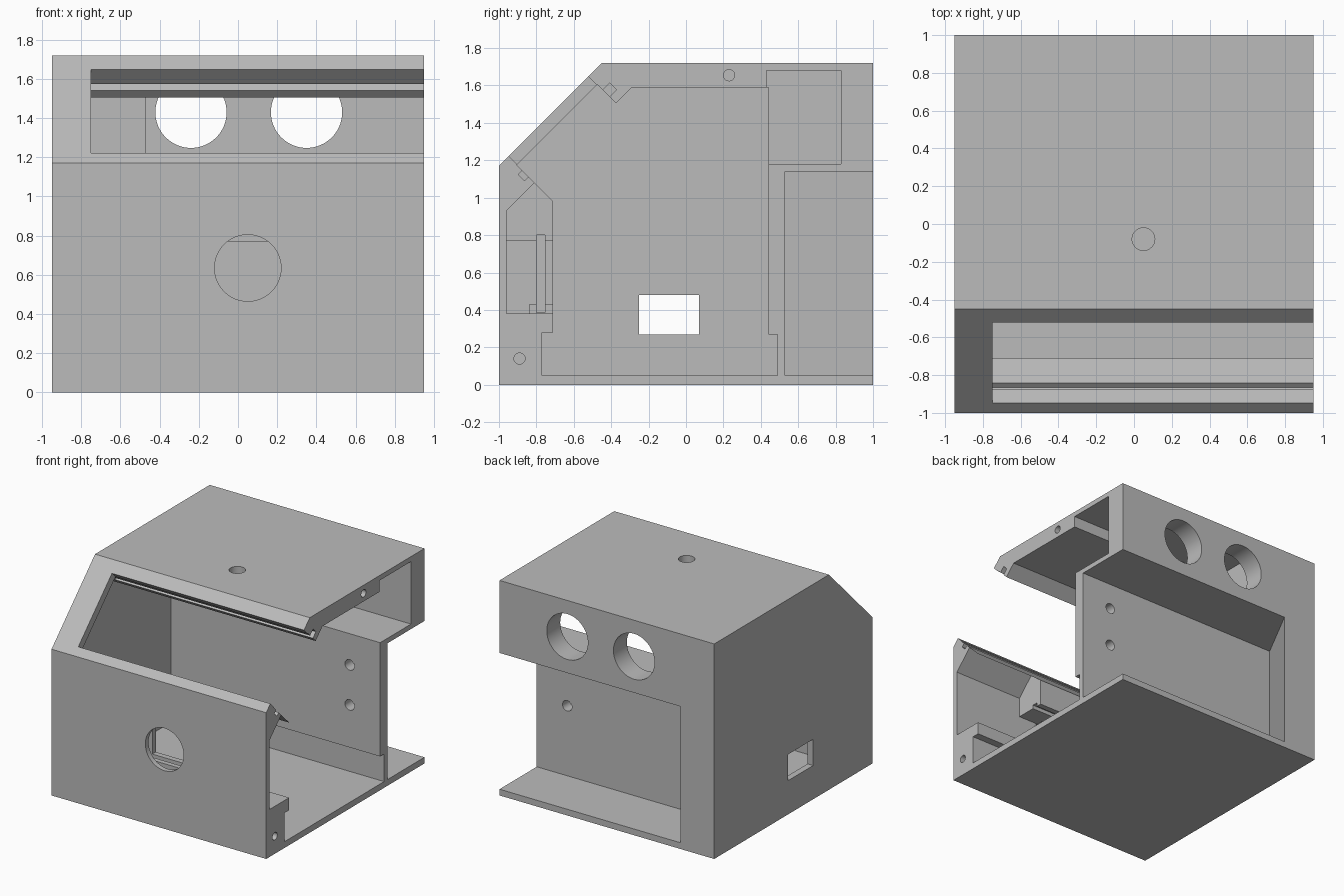
import bpy, bmesh, math
from mathutils import Matrix, Vector

cube = bpy.data.objects.get("Cube")
if cube:
    bpy.data.objects.remove(cube, do_unlink=True)

grey = bpy.data.materials.new("plain_grey")
grey.use_nodes = True
grey.diffuse_color = (0.5, 0.5, 0.5, 1)
grey.node_tree.nodes["Principled BSDF"].inputs["Base Color"].default_value = (0.5, 0.5, 0.5, 1)


def add_object(name, bm):
    bmesh.ops.recalc_face_normals(bm, faces=bm.faces)
    mesh = bpy.data.meshes.new(name)
    bm.to_mesh(mesh)
    bm.free()
    mesh.materials.append(grey)
    obj = bpy.data.objects.new(name, mesh)
    bpy.context.collection.objects.link(obj)
    return obj


def prism(name, points, start, end, axis="x"):
    """Extrude a (y, z) profile along x, or an (x, y) profile along z."""
    bm = bmesh.new()
    place = (lambda p: (start, *p)) if axis == "x" else (lambda p: (*p, start))
    face = bm.faces.new([bm.verts.new(place(p)) for p in points])
    new = bmesh.ops.extrude_face_region(bm, geom=[face])["geom"]
    step = Vector((end - start, 0, 0) if axis == "x" else (0, 0, end - start))
    bmesh.ops.translate(bm, vec=step, verts=[v for v in new if isinstance(v, bmesh.types.BMVert)])
    return add_object(name, bm)


def rect(y0, y1, z0, z1):
    return [(y0, z0), (y1, z0), (y1, z1), (y0, z1)]


def drill(name, centre, radius, depth, axis, sides=48):
    bm = bmesh.new()
    turn = {"x": Matrix.Rotation(math.pi / 2, 4, "Y"),
            "y": Matrix.Rotation(math.pi / 2, 4, "X"), "z": Matrix()}[axis]
    bmesh.ops.create_cone(bm, cap_ends=True, segments=sides, radius1=radius, radius2=radius,
                          depth=depth, matrix=Matrix.Translation(centre) @ turn)
    return add_object(name, bm)


# Outer shell with sloped upper front
housing = prism("housing", [(-1, 0), (1, 0), (1, 1.72), (-.45, 1.72), (-1, 1.17)], -.95, .95)

OPEN = 1.0   # cutters run past the open side
cutters = [
    # Main chamber, open on one side
    prism("chamber_cut", [(-.77, .05), (-.77, .28), (-.71, .28), (-.71, .98), (-.905, 1.175),
                          (-.475, 1.605), (-.375, 1.505), (-.29, 1.59), (.44, 1.59),
                          (.44, .27), (.49, .27), (.49, .05)], -.9, OPEN),
    # Window in the slope, with grooves for a sliding pane
    prism("window_cut", [(-.85, 1.125), (-1.05, 1.325), (-.62, 1.745), (-.42, 1.545)], -.75, OPEN),
    prism("lower_groove_cut", [(-.86, 1.16), (-.897, 1.123), (-.865, 1.091), (-.82, 1.13)], -.8, OPEN),
    prism("upper_groove_cut", [(-.46, 1.56), (-.407, 1.613), (-.372, 1.578), (-.42, 1.53)], -.8, OPEN),
    # Upper rear bay and lower rear recess
    prism("upper_bay_cut", rect(.43, .83, 1.18, 1.68), -.47, OPEN),
    prism("rear_recess_cut", [(-.9, .53), (OPEN, .53), (OPEN, 1.1), (-.6, 1.1)], .05, 1.14, "z"),
    # Hollow inside the front wall, sensor pocket and its board slot
    prism("front_hollow_cut", [(-.96, .38), (-.96, .93), (-.81, 1.08), (-.69, .96), (-.69, .38)], .33, OPEN),
    prism("pocket_cut", [(-.96, .38), (-.84, .38), (-.84, .43), (-.69, .43), (-.69, .77), (-.96, .77)],
          -.23, .35),
    prism("board_slot_cut", rect(-.8, -.755, .385, .8), -.27, .36),
    # Side port
    prism("side_port_cut", rect(-.25, .07, .27, .48), -1, -.85),
    # Round openings
    drill("front_hole_cut", (.05, -1, .635), .17, .2, "y"),
    drill("top_hole_cut", (.05, -.08, 1.7), .06, .4, "z"),
]
for x in (-.24, .35):
    cutters.append(drill("rear_eye_cut", (x, .9, 1.43), .182, .3, "y", 64))
for z in (.61, .93):
    cutters.append(drill("partition_hole_cut", (.68, .48, z), .042, .2, "y", 32))
for y, z in ((-.89, .14), (.23, 1.655)):
    cutters.append(drill("screw_hole_cut", (.95, y, z), .03, .3, "x", 32))

# Carve the shell, then drop the cutters
for cutter in cutters:
    cutter.hide_render = True
    mod = housing.modifiers.new(cutter.name, "BOOLEAN")
    mod.operation = "DIFFERENCE"
    mod.solver = "EXACT"
    mod.object = cutter
bpy.context.view_layer.update()
carved = bpy.data.meshes.new_from_object(housing.evaluated_get(bpy.context.evaluated_depsgraph_get()))
housing.modifiers.clear()
housing.data = carved
for cutter in cutters:
    bpy.data.objects.remove(cutter, do_unlink=True)
carved.materials.clear()
carved.materials.append(grey)
for poly in carved.polygons:
    poly.material_index = 0

# Smooth round holes, keep hard corners
bpy.ops.object.select_all(action="DESELECT")
housing.select_set(True)
bpy.context.view_layer.objects.active = housing
bpy.ops.object.shade_smooth_by_angle(angle=math.radians(25))
